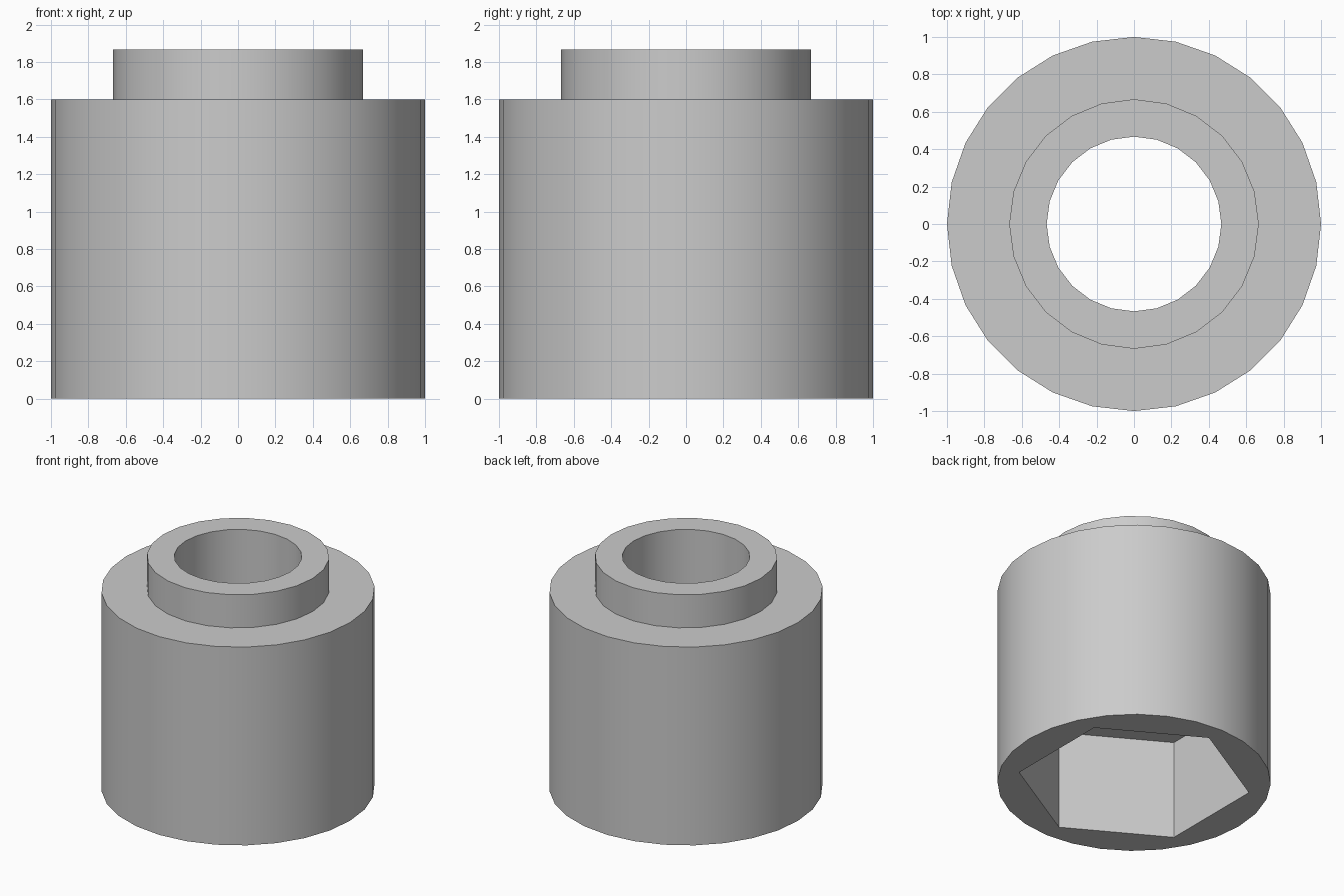
import bpy, bmesh, math

cube = bpy.data.objects.get("Cube")
if cube:
    bpy.data.objects.remove(cube, do_unlink=True)

# Main dimensions
BODY_R, COLLAR_R, BORE_R, HEX_R = 1.0, 0.667, 0.467, 0.853
BODY_TOP, COLLAR_TOP, HEX_DEPTH = 1.6, 1.867, 0.8

grey = bpy.data.materials.new("plain_grey")
grey.use_nodes = True
grey.diffuse_color = (0.6, 0.6, 0.6, 1)
grey.node_tree.nodes["Principled BSDF"].inputs["Base Color"].default_value = (0.6, 0.6, 0.6, 1)

bm = bmesh.new()


def ring(radius, z, sides):
    """Closed loop of edges, with one corner on the y axis."""
    step = 2 * math.pi / sides
    verts = [bm.verts.new((radius * math.sin(i * step), radius * math.cos(i * step), z))
             for i in range(sides)]
    return [bm.edges.new((verts[i], verts[(i + 1) % sides])) for i in range(sides)]


def wall(radius, z0, z1, sides):
    """Upright wall; returns its lower and upper loops."""
    low, high = ring(radius, z0, sides), ring(radius, z1, sides)
    bmesh.ops.bridge_loops(bm, edges=low + high)
    return low, high


def annulus(outer, inner):
    """Flat face between two loops at one height."""
    bmesh.ops.triangle_fill(bm, edges=outer + inner, use_beauty=True)


# Outer body, raised collar, round bore and hexagonal socket
body_low, body_high = wall(BODY_R, 0, BODY_TOP, 28)
collar_low, collar_high = wall(COLLAR_R, BODY_TOP, COLLAR_TOP, 24)
bore_low, bore_high = wall(BORE_R, HEX_DEPTH, COLLAR_TOP, 24)
hex_low, hex_high = wall(HEX_R, 0, HEX_DEPTH, 6)

# Shoulder, collar rim, socket ceiling and base
annulus(body_high, collar_low)
annulus(collar_high, bore_high)
annulus(hex_high, bore_low)
annulus(body_low, hex_low)

bmesh.ops.recalc_face_normals(bm, faces=bm.faces[:])
mesh = bpy.data.meshes.new("hex_socket_sleeve")
bm.to_mesh(mesh)
bm.free()
mesh.materials.append(grey)

sleeve = bpy.data.objects.new("hex_socket_sleeve", mesh)
bpy.context.collection.objects.link(sleeve)
bpy.ops.object.select_all(action='DESELECT')
sleeve.select_set(True)
bpy.context.view_layer.objects.active = sleeve
bpy.ops.object.shade_smooth_by_angle(angle=math.radians(30))
